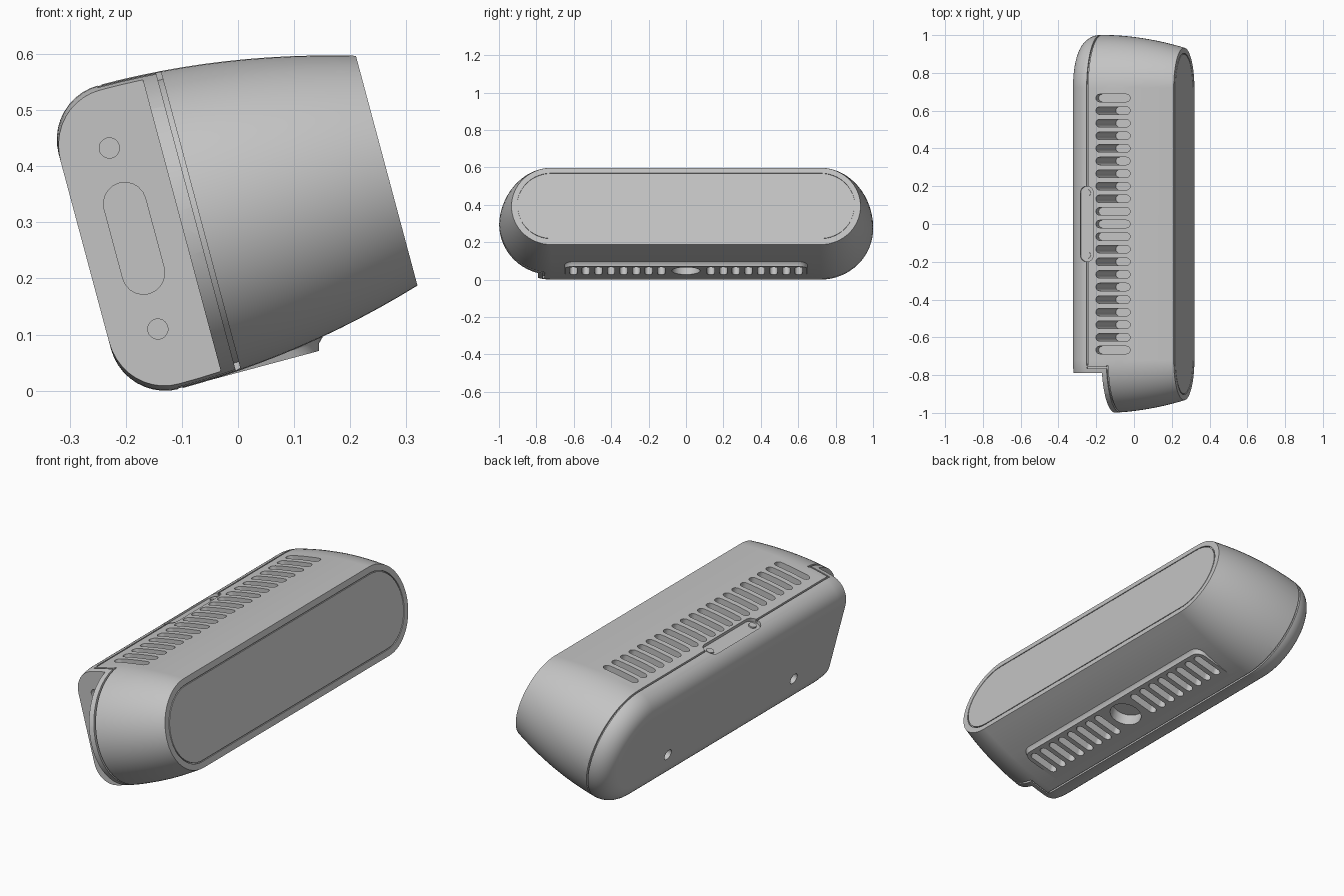
import bpy, bmesh
from math import sin, cos, pi, radians
from mathutils import Vector, Matrix

cube = bpy.data.objects.get("Cube")
if cube:
    bpy.data.objects.remove(cube)

# Local frame: x = out of the face, y = along the body, z = up the face
TILT = Matrix.Translation((0.265, 0, 0.392)) @ Matrix.Rotation(radians(-15), 4, 'Y')
U, Y, V = Vector((1, 0, 0)), Vector((0, 1, 0)), Vector((0, 0, 1))
CENTRE, ARC = 0.721, 32
SEAM, END_SEAM, END_CUT = -0.459, -0.352, -0.378

grey = bpy.data.materials.new("light grey plastic")
grey.use_nodes = True
COLOUR = (0.55, 0.55, 0.55, 1)
grey.diffuse_color = COLOUR
grey.node_tree.nodes["Principled BSDF"].inputs["Base Color"].default_value = COLOUR


def finish(bm, name):
    bmesh.ops.recalc_face_normals(bm, faces=bm.faces)
    mesh = bpy.data.meshes.new(name)
    bm.to_mesh(mesh)
    bm.free()
    mesh.materials.append(grey)
    ob = bpy.data.objects.new(name, mesh)
    bpy.context.collection.objects.link(ob)
    ob.matrix_world = TILT
    return ob


def loft(bm, rings, closed=False):
    """Skin a list of point rings; cap the ends unless closed."""
    vs = [[bm.verts.new(p) for p in ring] for ring in rings]
    n = len(vs[0])
    for a, b in zip(vs, vs[1:] + (vs[:1] if closed else [])):
        for i in range(n):
            bm.faces.new((a[i], a[(i + 1) % n], b[(i + 1) % n], b[i]))
    if not closed:
        bm.faces.new(vs[0])
        bm.faces.new(vs[-1])


def stadium(o, a, b, half, r, n=ARC):
    """Stadium outline around o, long along a."""
    pts = []
    for side in (1, -1):
        for i in range(n + 1):
            t = -pi / 2 + pi * i / n
            pts.append(o + side * (a * (half + r * cos(t)) + b * r * sin(t)))
    return pts


def slot(bm, o, a, b, depth, half, r):
    """Stadium or round prism, starting at o and running along depth."""
    if half:
        rings = [stadium(o + d, a, b, half, r, 10) for d in (Vector(), depth)]
    else:
        rings = [[o + d + r * (a * cos(i * pi / 16) + b * sin(i * pi / 16))
                  for i in range(32)] for d in (Vector(), depth)]
    loft(bm, rings)


def box(bm, lo, hi):
    size = [h - l for l, h in zip(lo, hi)]
    mid = [(h + l) / 2 for l, h in zip(lo, hi)]
    bmesh.ops.create_cube(bm, size=1, matrix=Matrix.Translation(mid) @ Matrix.Diagonal((*size, 1)))


def groove(bm, u, width, r_in, r_out, keep=None, start=0):
    """Rectangular channel along the stadium outline, or the kept part of it."""
    corners = [(u, r_in), (u + width, r_in), (u + width, r_out), (u, r_out)]
    loops = [stadium(U * x, Y, V, CENTRE, r) for x, r in corners]
    n = len(loops[0])
    idx = [(i + start) % n for i in range(n)]
    if keep:
        idx = [i for i in idx if keep(loops[0][i].y)]
    loft(bm, [[lp[i] for lp in loops] for i in idx], closed=keep is None)


def modify(target, other, operation):
    mod = target.modifiers.new(operation, 'BOOLEAN')
    mod.object, mod.operation, mod.solver = other, operation, 'EXACT'
    bpy.context.view_layer.objects.active = target
    bpy.ops.object.modifier_apply(modifier=mod.name)
    bpy.data.objects.remove(other)


# Housing: bulging stadium loft with a rounded back edge
profile = [(-0.457 * i / 12, 0.28 - 0.068 * (1 - i / 12) ** 2) for i in range(13)]
profile += [(-0.457 - 0.1 * sin(i * pi / 20), 0.18 + 0.1 * cos(i * pi / 20)) for i in range(1, 11)]
bm = bmesh.new()
loft(bm, [stadium(U * u, Y, V, CENTRE, r) for u, r in profile])
housing = finish(bm, "housing")

# Underside pad with a flared edge and rounded corners
bm = bmesh.new()
rings = []
for v, grow in ((-0.23, 0.03), (-0.258, 0.012), (-0.266, 0.004), (-0.279, 0)):
    ring = []
    for k, (sx, sy) in enumerate(((1, 1), (-1, 1), (-1, -1), (1, -1))):
        for i in range(7):
            t = (k + i / 6) * pi / 2
            ring.append(Vector((-0.315 + sx * 0.07 + (0.045 + grow) * cos(t),
                                sy * 0.6 + (0.045 + grow) * sin(t), v)))
    rings.append(ring)
loft(bm, rings)
modify(housing, finish(bm, "pad"), 'UNION')

# Missing corner at the connector end
bm = bmesh.new()
box(bm, (-0.7, -1.2, -0.4), (END_CUT, -0.79, 0.4))
modify(housing, finish(bm, "end_cut"), 'DIFFERENCE')

# Back cover seam, end seam and face panel outline
bm = bmesh.new()
groove(bm, SEAM, 0.008, 0.268, 0.3, lambda y: y > -0.755, start=ARC + 1 + ARC // 2)
groove(bm, -0.007, 0.02, 0.178, 0.183)
modify(housing, finish(bm, "seams"), 'DIFFERENCE')
bm = bmesh.new()
groove(bm, END_SEAM, 0.009, 0.262, 0.3, lambda y: y < -0.74, start=ARC // 2)
modify(housing, finish(bm, "end_seam"), 'DIFFERENCE')
bm = bmesh.new()
for s in (1, -1):
    lo, hi = sorted((s * 0.264, s * 0.31))
    box(bm, (SEAM, -0.764, lo), (END_SEAM + 0.009, -0.756, hi))
modify(housing, finish(bm, "seam_links"), 'DIFFERENCE')

# Top vents: most run deep into the body, a few are blind
bm = bmesh.new()
for i in range(21):
    blind = i in (0, 9, 10, 11, 20)
    o = Vector((-0.317, 0.667 * (1 - i / 10), 0.32))
    slot(bm, o, U, Y, V * (-0.1 if blind else -0.45), 0.072, 0.02)
# Bottom vents and round mount socket
for s in (1, -1):
    for k in range(8):
        o = Vector((-0.294, s * (0.133 + k * 0.067), -0.32))
        slot(bm, o, U, Y, V * 0.1, 0.056, 0.02)
slot(bm, Vector((-0.295, 0, -0.32)), U, Y, V * 0.1, 0, 0.075)
# Back screw holes
for s in (1, -1):
    slot(bm, Vector((-0.6, s * 0.49, -0.11)), Y, V, U * 0.09, 0, 0.026)
# Connector socket and its screw holes
slot(bm, Vector((-0.466, -0.85, 0)), V, U, Y * 0.09, 0.064, 0.038)
for s in (1, -1):
    slot(bm, Vector((-0.467, -0.85, s * 0.167)), V, U, Y * 0.09, 0, 0.018)
modify(housing, finish(bm, "openings"), 'DIFFERENCE')

# Latch recess on the top edge
bm = bmesh.new()
slot(bm, Vector((-0.459, 0, 0.262)), Y, U, V * 0.06, 0.163, 0.037)
modify(housing, finish(bm, "latch_recess"), 'DIFFERENCE')

# Latch screws
bm = bmesh.new()
for s in (1, -1):
    slot(bm, Vector((-0.459, s * 0.165, 0.25)), Y, U, V * 0.019, 0, 0.018)
screws = finish(bm, "latch_screws")

for ob in (housing, screws):
    bpy.ops.object.select_all(action='DESELECT')
    ob.select_set(True)
    bpy.context.view_layer.objects.active = ob
    bpy.ops.object.shade_smooth_by_angle(angle=radians(30))
    ob.modifiers.new("even_shading", 'WEIGHTED_NORMAL').keep_sharp = True
